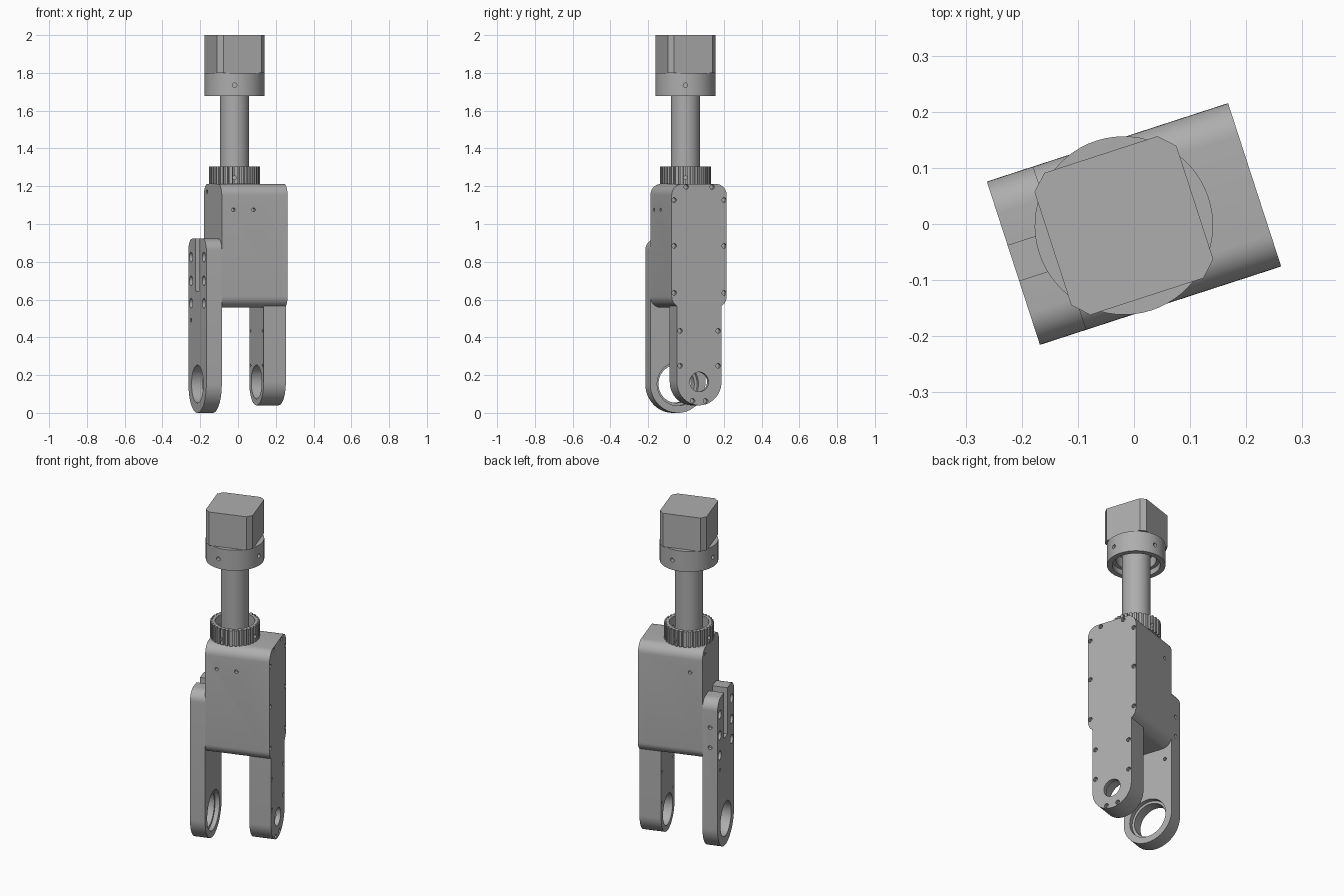
import bpy, bmesh, math
from mathutils import Matrix, Vector

cube = bpy.data.objects.get("Cube")
if cube:
    bpy.data.objects.remove(cube, do_unlink=True)

grey = bpy.data.materials.new("machined_grey")
grey.use_nodes = True
grey.diffuse_color = (0.42, 0.42, 0.42, 1)
grey.node_tree.nodes["Principled BSDF"].inputs["Base Color"].default_value = grey.diffuse_color

TURN = math.radians(18)          # whole assembly is turned about z
AXIS = Vector((-0.018, 0.003, 0))  # steering axis
X, Y, Z = Vector((1, 0, 0)), Vector((0, 1, 0)), Vector((0, 0, 1))


def arc(cx, cy, r, a0, a1, n=10):
    step = math.radians(a1 - a0) / n
    a = math.radians(a0)
    return [(cx + r * math.cos(a + i * step), cy + r * math.sin(a + i * step)) for i in range(n + 1)]


def to_object(name, bm):
    bmesh.ops.recalc_face_normals(bm, faces=bm.faces)
    mesh = bpy.data.meshes.new(name)
    bm.to_mesh(mesh)
    bm.free()
    obj = bpy.data.objects.new(name, mesh)
    bpy.context.scene.collection.objects.link(obj)
    mesh.materials.append(grey)
    return obj


def prism(name, points, start, depth):
    """Extrude a list of 3D points along a depth vector."""
    bm = bmesh.new()
    face = bm.faces.new([bm.verts.new(Vector(p) + start) for p in points])
    out = bmesh.ops.extrude_face_region(bm, geom=[face])
    bmesh.ops.translate(bm, vec=depth, verts=[v for v in out["geom"] if isinstance(v, bmesh.types.BMVert)])
    return to_object(name, bm)


def side_prism(name, outline, x0, x1):
    return prism(name, [(0, y, z) for y, z in outline], X * x0, X * (x1 - x0))


def up_prism(name, outline, z0, z1):
    return prism(name, [(x, y, 0) for x, y in outline], AXIS + Z * z0, Z * (z1 - z0))


def add_cyl(bm, start, end, r, n=48):
    d = Vector(end) - Vector(start)
    mat = Matrix.Translation((Vector(start) + Vector(end)) / 2) @ d.to_track_quat("Z", "Y").to_matrix().to_4x4()
    bmesh.ops.create_cone(bm, cap_ends=True, segments=n, radius1=r, radius2=r, depth=d.length, matrix=mat)


def cylinder(name, start, end, r, n=48):
    bm = bmesh.new()
    add_cyl(bm, start, end, r, n)
    return to_object(name, bm)


def cut(obj, cutter):
    """Subtract the cutter object and discard it."""
    mod = obj.modifiers.new("cut", "BOOLEAN")
    mod.operation, mod.solver, mod.object = "DIFFERENCE", "EXACT", cutter
    bpy.ops.object.select_all(action="DESELECT")
    bpy.context.view_layer.objects.active = obj
    obj.select_set(True)
    bpy.ops.object.modifier_apply(modifier=mod.name)
    bpy.data.objects.remove(cutter, do_unlink=True)


def drill(obj, holes, n=16):
    """Drill separate holes given as (start, end, radius)."""
    bm = bmesh.new()
    for start, end, r in holes:
        add_cyl(bm, start, end, r, n)
    cut(obj, to_object("drill", bm))


def mirrored(half):
    """Close an outline from its +y half, listed from bottom to top."""
    return half + [(-y, z) for y, z in reversed(half)]


HALF, ROUND = 0.153, 0.06
IN, OUT, SEAM = -0.14, 0.226, 0.2
BOTTOM, TOP = 0.557, 1.212
top_corner = arc(HALF - ROUND, TOP - ROUND, ROUND, 0, 90)

# gearbox body
body = side_prism("gearbox_body", mirrored(
    arc(HALF - ROUND, BOTTOM + ROUND, ROUND, -90, 0) + top_corner), IN, SEAM)
drill(body, [((x, s * 0.13, 1.075), (x, s * 0.2, 1.075), 0.01)
             for x, s in ((-0.075, -1), (0.037, -1), (-0.07, 1))]
      + [((-0.2, 0.1, 1.17), (-0.11, 0.1, 1.17), 0.01)])

# drive leg with its bearing bore
LEG, HUB = 0.124, 0.164
leg_end = arc(0, HUB, LEG, -90, 0, 20)[1:]
drive_leg = side_prism("drive_leg", mirrored([(0.0005, HUB - LEG)] + leg_end + [(LEG, 0.57)]), 0.103, SEAM)
drill(drive_leg, [((0, 0, HUB), (0.3, 0, HUB), 0.09)], 48)
drill(drive_leg, [((0.08, s * 0.106, z), (0.14, s * 0.106, z), 0.008)
                  for s in (-1, 1) for z in (0.25, 0.434)])

# cover plate running over body and leg, with its screw holes
cover = side_prism("cover_plate", mirrored(
    [(0.0005, HUB - LEG)] + leg_end
    + arc(HALF - ROUND, BOTTOM + ROUND, ROUND, -59, 0) + top_corner), SEAM, OUT)
drill(cover, [((0.1, 0, HUB), (0.3, 0, HUB), 0.052)], 48)
screws = [(0.139, 1.127), (0.072, 1.196), (0.139, 0.884), (0.139, 0.635),
          (0.106, 0.434), (0.106, 0.249), (0.036, 0.063)]
drill(cover, [((0.206, s * y, z), (0.25, s * y, z), 0.0125) for y, z in screws for s in (-1, 1)])

# clamp leg with bearing bore, slot and bolt holes
CLAMP_TOP = 0.922
clamp_leg = side_prism("clamp_leg", mirrored(
    [(0.0005, 0)] + arc(0, HALF, HALF, -90, 0, 24)[1:]
    + arc(HALF - ROUND, CLAMP_TOP - ROUND, ROUND, 0, 90)), -OUT, IN)
drill(clamp_leg, [((-0.3, 0, HALF), (0, 0, HALF), 0.1)], 48)
drill(clamp_leg, [((-0.165, 0, HALF), (0, 0, HALF), 0.115)], 48)
slot = [(-0.033, 0.645), (0.033, 0.645), (0.033, 1), (-0.033, 1)]
cut(clamp_leg, side_prism("slot", slot, -0.3, -0.1))
drill(clamp_leg, [((-0.3, s * 0.11, z), (-0.175, s * 0.11, z), 0.026)
                  for s in (-1, 1) for z in (0.58, 0.70, 0.825)], 24)
drill(clamp_leg, [((-0.183, 0.13, z), (-0.183, 0.2, z), 0.011) for z in (0.64, 0.76)]
      + [((-0.3, 0.11, 0.49), (0, 0.11, 0.49), 0.01)])

# toothed collar around the shaft
teeth = 32
ring = []
for i in range(teeth):
    for part, r in ((0, 0.123), (0.35, 0.123), (0.4, 0.135), (0.95, 0.135)):
        a = math.tau * (i + part) / teeth
        ring.append((r * math.cos(a), r * math.sin(a)))
collar = up_prism("toothed_collar", ring, TOP, 1.305)
drill(collar, [(AXIS + Z * 1.22, AXIS + Z * 1.4, 0.108)], 48)
quarter_turns = [Matrix.Rotation(math.radians(90 * i) - TURN, 3, "Z") @ X for i in range(4)]
drill(collar, [(AXIS + d * 0.09 + Z * 1.245, AXIS + d * 0.2 + Z * 1.245, 0.01) for d in quarter_turns])

# shaft
cylinder("shaft", AXIS + Z * 1.2, AXIS + Z * 1.79, 0.077)

# motor flange, hollow underneath
flange = cylinder("motor_flange", AXIS + Z * 1.677, AXIS + Z * 1.8, 0.159, 64)
drill(flange, [(AXIS + Z * 1.6, AXIS + Z * 1.71, 0.13)], 48)
drill(flange, [(AXIS + Z * 1.6, AXIS + Z * 1.77, 0.11)], 48)
drill(flange, [(AXIS + d * 0.135 + Z * 1.735, AXIS + d * 0.2 + Z * 1.735, 0.012) for d in quarter_turns])

# motor block with chamfered corners
W, C = 0.133, 0.106
block = [(W, -C), (W, C), (C, W), (-C, W), (-W, C), (-W, -C), (-C, -W), (C, -W)]
up_prism("motor_block", block, 1.8, 2.0)

# turn everything into place and smooth the rounded faces
parts = [o for o in bpy.context.scene.objects if o.type == "MESH" and o.data.materials.get(grey.name)]
bpy.ops.object.select_all(action="DESELECT")
for part in parts:
    part.data.transform(Matrix.Rotation(TURN, 4, "Z"))
    part.select_set(True)
bpy.context.view_layer.objects.active = parts[0]
bpy.ops.object.shade_smooth_by_angle(angle=math.radians(25))
